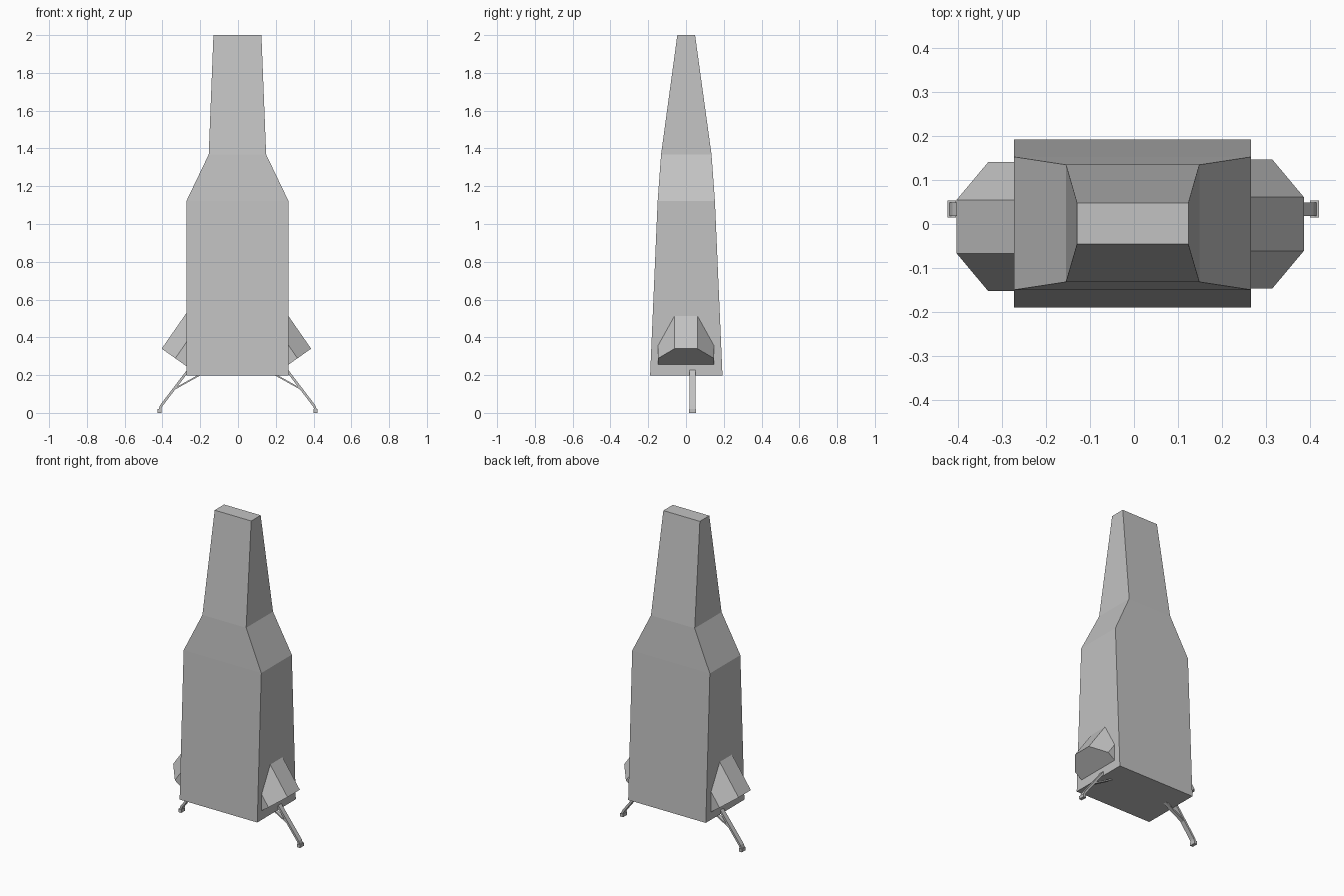
import bpy
import bmesh
from mathutils import Vector

cube = bpy.data.objects.get("Cube")
if cube:
    bpy.data.objects.remove(cube, do_unlink=True)

grey = bpy.data.materials.new("hull grey")
grey.use_nodes = True
COLOUR = (0.54, 0.54, 0.54, 1)
grey.diffuse_color = COLOUR
grey.node_tree.nodes["Principled BSDF"].inputs["Base Color"].default_value = COLOUR


def loft(name, rings):
    """Join matching rings of points and cap both ends."""
    bm = bmesh.new()
    loops = [[bm.verts.new(p) for p in ring] for ring in rings]
    n = len(loops[0])
    for a, b in zip(loops, loops[1:]):
        for i in range(n):
            j = (i + 1) % n
            bm.faces.new((a[i], a[j], b[j], b[i]))
    bm.faces.new(loops[0])
    bm.faces.new(loops[-1])
    bmesh.ops.recalc_face_normals(bm, faces=bm.faces)
    mesh = bpy.data.meshes.new(name)
    bm.to_mesh(mesh)
    bm.free()
    mesh.materials.append(grey)
    obj = bpy.data.objects.new(name, mesh)
    bpy.context.collection.objects.link(obj)
    return obj


def rect(x0, x1, y0, y1, z):
    return [(x0, y0, z), (x1, y0, z), (x1, y1, z), (x0, y1, z)]


def bar(name, path, thick, y0, y1, side, shift):
    """Flat strap of constant thickness along a path of (x, z) points."""
    pts = [Vector(p) for p in path]
    rings = []
    for i, p in enumerate(pts):
        d = (pts[min(i + 1, len(pts) - 1)] - pts[max(i - 1, 0)]).normalized()
        off = Vector((-d.y, d.x)) * thick / 2
        a, b = p + off, p - off
        rings.append([(side * q.x + shift, y, q.y)
                      for q, y in ((a, y0), (a, y1), (b, y1), (b, y0))])
    return loft(name, rings)


# Tapered hull
loft("hull", [
    rect(-0.273, 0.267, -0.19, 0.193, 0.198),
    rect(-0.273, 0.267, -0.15, 0.153, 1.122),
    rect(-0.155, 0.149, -0.132, 0.135, 1.368),
    rect(-0.13, 0.124, -0.046, 0.048, 2.0),
])

# Tilted side pods and landing legs
for side, label, dx, dy in ((1, "left", 0.0, 0.0), (-1, "right", -0.017, -0.006)):
    section = [(0.24, -0.147, 0.236), (0.315, -0.147, 0.289), (0.387, -0.061, 0.34),
               (0.387, 0.061, 0.34), (0.315, 0.147, 0.289), (0.24, 0.147, 0.236)]
    low = [(side * x + dx, y + dy, z) for x, y, z in section]
    high = [(x - side * 0.15, y, z + 0.216) for x, y, z in low]
    loft(label + "_pod", [low, high])

    foot_dx = -0.004 if side < 0 else 0.0
    bar(label + "_leg", [(0.25, 0.238), (0.404, 0.036), (0.413, 0.008)],
        0.013, 0.018, 0.049, side, foot_dx)
    bar(label + "_brace", [(0.19, 0.206), (0.335, 0.125)],
        0.008, 0.022, 0.045, side, foot_dx)
    bar(label + "_foot", [(0.401, 0.01), (0.421, 0.01)],
        0.02, 0.015, 0.053, side, foot_dx)
